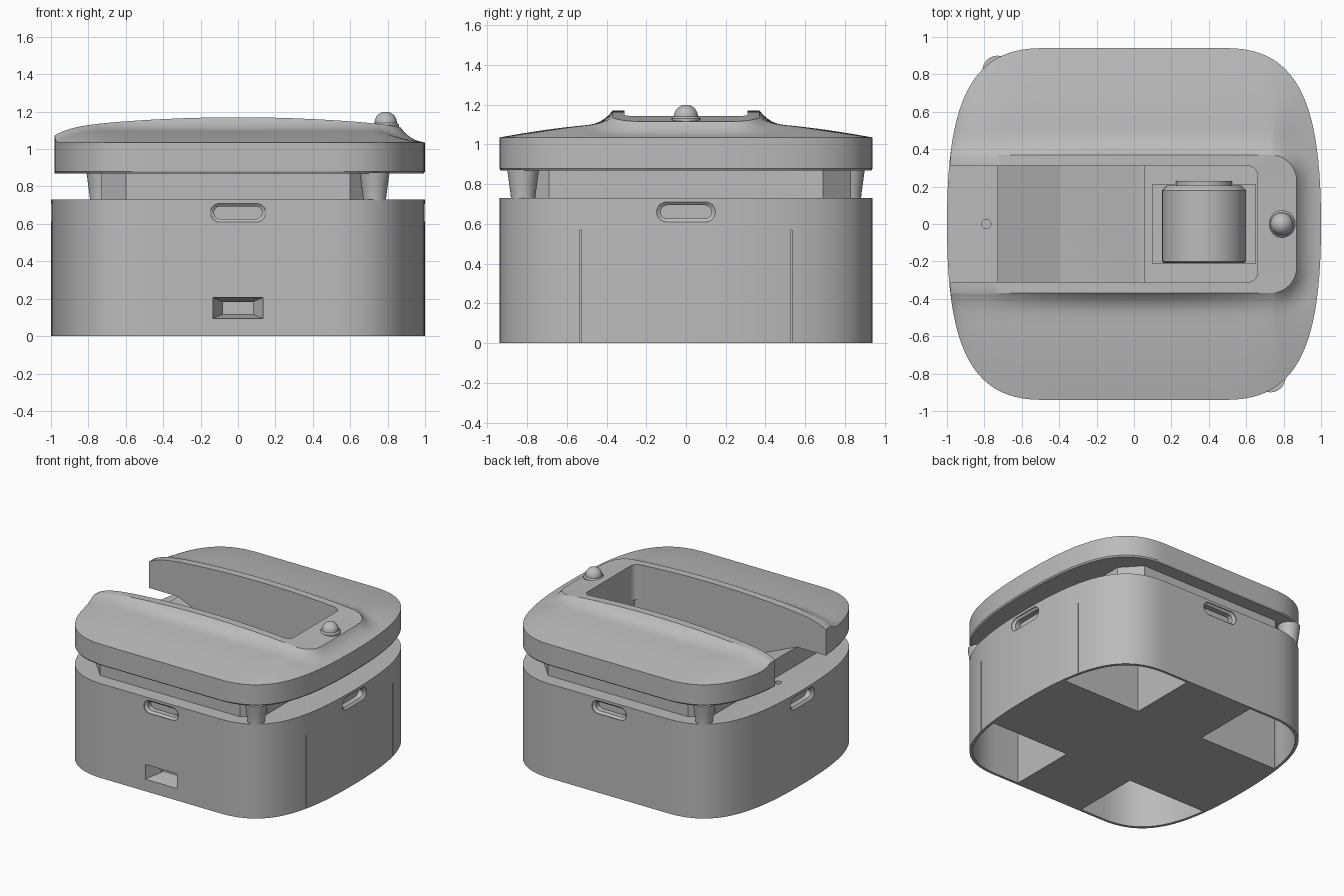
import bpy, bmesh, math
from mathutils import Matrix, Vector

cube = bpy.data.objects.get("Cube")
if cube:
    bpy.data.objects.remove(cube, do_unlink=True)

grey = bpy.data.materials.new("plain_grey")
grey.use_nodes = True
grey.diffuse_color = (0.5, 0.5, 0.5, 1)
grey.node_tree.nodes["Principled BSDF"].inputs["Base Color"].default_value = (0.5, 0.5, 0.5, 1)


def skin(name, rings):
    """Solid through a row of closed rings, capped at both ends."""
    bm = bmesh.new()
    rows = [[bm.verts.new(p) for p in ring] for ring in rings]
    n = len(rows[0])
    for a, b in zip(rows, rows[1:]):
        for i in range(n):
            j = (i + 1) % n
            bm.faces.new((a[i], a[j], b[j], b[i]))
    bm.faces.new(rows[0])
    bm.faces.new(rows[-1])
    bmesh.ops.remove_doubles(bm, verts=bm.verts, dist=1e-5)
    bmesh.ops.recalc_face_normals(bm, faces=bm.faces)
    mesh = bpy.data.meshes.new(name)
    bm.to_mesh(mesh)
    bm.free()
    mesh.materials.append(grey)
    obj = bpy.data.objects.new(name, mesh)
    bpy.context.collection.objects.link(obj)
    return obj


def prism(name, pts, z0, z1):
    return skin(name, [[(x, y, z) for x, y in pts] for z in (z0, z1)])


def box(name, x0, x1, y0, y1, z0, z1):
    return prism(name, [(x0, y0), (x1, y0), (x1, y1), (x0, y1)], z0, z1)


def turned(name, profile, x, y, sides=32):
    """Round part about a vertical axis from (radius, z) pairs."""
    angles = [2 * math.pi * i / sides for i in range(sides)]
    return skin(name, [[(x + r * math.cos(a), y + r * math.sin(a), z) for a in angles]
                       for r, z in profile])


def carve(obj, cutters):
    for c in cutters:
        c.hide_render = True
        mod = obj.modifiers.new("cut", 'BOOLEAN')
        mod.operation = 'DIFFERENCE'
        mod.solver = 'EXACT'
        mod.object = c
    bpy.context.view_layer.update()
    deps = bpy.context.evaluated_depsgraph_get()
    mesh = bpy.data.meshes.new_from_object(obj.evaluated_get(deps))
    obj.modifiers.clear()
    obj.data = mesh
    mesh.materials.clear()
    mesh.materials.append(grey)
    for f in mesh.polygons:
        f.material_index = 0


# Plan outline: straight front and back, bowed sides
def bezier(t):
    ctrl = [Vector(p) for p in ((1, 0), (1, 0.6), (0.9, 0.94), (0.5, 0.94))]
    w = ((1 - t) ** 3, 3 * t * (1 - t) ** 2, 3 * t * t * (1 - t), t ** 3)
    p = sum((c * k for c, k in zip(ctrl, w)), Vector((0, 0)))
    return p.x, p.y


curve = [bezier(i / 24) for i in range(25)]
quarter = curve + [(0.5 - 0.1 * i, 0.94) for i in range(1, 5)]
half = quarter + [(0, 0.94)] + [(-x, y) for x, y in reversed(quarter)]
outline = half + [(x, -y) for x, y in half[-2:0:-1]]

# Lower housing and the neck under the lid
base = prism("base_housing", outline, 0, 0.73)
neck = prism("neck", [(sx * x, sy * y) for sx, sy, pts in (
    (1, 1, ((0.73, 0.69), (0.6, 0.83))), (-1, 1, ((0.6, 0.83), (0.73, 0.69))),
    (-1, -1, ((0.73, 0.69), (0.6, 0.83))), (1, -1, ((0.6, 0.83), (0.73, 0.69))))
    for x, y in pts], 0.72, 0.875)

# Tray with a sloping floor, cut through neck and housing
tray = [(-0.73, 0.87), (0.02, 0.55), (0.06, 0.55), (0.06, 0.45), (0.66, 0.45), (0.66, 1), (-0.73, 1)]
tray_cut = skin("tray_cutter", [[(x, y, z) for x, z in tray] for y in (-0.31, 0.31)])
carve(neck, [tray_cut])

cutters = [tray_cut,
           box("roll_bay_cutter", 0.1, 0.65, -0.21, 0.21, 0.35, 0.6),
           turned("deck_hole_cutter", [(0.025, 0.69), (0.025, 0.8)], -0.79, 0)]

# Open wells under the four corners
well = [(0.29, 0.39)] + [(0.98 * x, 0.98 * y) for x, y in curve if y > 0.4] + [(0.29, 0.92)]
well.insert(1, (0.96, 0.39))
for sx in (-1, 1):
    for sy in (-1, 1):
        cutters.append(prism("well_cutter", [(sx * x, sy * y) for x, y in well], -0.1, 0.55))


# Grip recess on each side
def stadium(w, h):
    arc = [math.pi * (i / 12 - 0.5) for i in range(13)]
    right = [(w - h + h * math.cos(a), h * math.sin(a)) for a in arc]
    return right + [(-u, -v) for u, v in right]


for k in range(4):
    reach = 0.94 if k % 2 == 0 else 1.0
    turn = Matrix.Rotation(k * math.pi / 2, 3, 'Z')
    steps = ((0.03, 0.15, 0.052), (-0.006, 0.148, 0.05), (-0.02, 0.128, 0.034), (-0.06, 0.128, 0.034))
    cutters.append(skin("grip_cutter", [
        [turn @ Vector((u, -reach - out, 0.66 + v)) for u, v in stadium(w, h)]
        for out, w, h in steps]))

# Funnel shaped socket low on the front
cutters.append(skin("socket_cutter", [
    [(sx * w, y, 0.15 + sz * h) for sx, sz in ((-1, -1), (1, -1), (1, 1), (-1, 1))]
    for y, w, h in ((-0.96, 0.135, 0.06), (-0.935, 0.135, 0.056), (-0.84, 0.08, 0.033), (-0.8, 0.08, 0.033))]))

# Service panel seams on one side
for s in (-1, 1):
    cutters.append(box("seam_cutter", 0.936, 1.1, s * 0.53 - 0.003, s * 0.53 + 0.003, -0.1, 0.57))
carve(base, cutters)
for c in cutters:
    bpy.data.objects.remove(c, do_unlink=True)

# Roll lying across the bay
angles = [2 * math.pi * i / 48 for i in range(48)]
roll = skin("roll", [[(0.375 + r * math.cos(a), y, 0.45 + r * math.sin(a)) for a in angles]
                     for y, r in ((-0.208, 0.215), (-0.2, 0.225), (0.18, 0.225), (0.205, 0.2),
                                  (0.206, 0.15), (0.23, 0.15))])

# Two support pegs on opposite corners
pegs = [turned("support_peg", [(0.062, 0.725), (0.062, 0.74), (0.07, 0.80), (0.08, 0.875)], s * 0.73, -s * 0.82)
        for s in (-1, 1)]


# Domed lid with a raised rim around a slot open at one end
def onto(p, xmax, ymax, r):
    q = Vector((min(p.x, xmax - r), max(r - ymax, min(ymax - r, p.y))))
    return q + (p - q).normalized() * r


def rim_height(x):
    return 1.17 - 0.06 * x ** 2 - 0.05 * x ** 12


path = outline[len(half):] + outline[:len(half)]
path = [(-0.98, -0.37)] + [p for p in path if p[0] > 0 or abs(p[1]) > 0.375] + [(-0.98, 0.37)]
spread = [0, 0.015, 0.04, 0.07, 0.11, 0.16, 0.22, 0.3, 0.4, 0.5, 0.6, 0.7, 0.8, 0.9, 1]
sections = []
for p in path:
    outer = Vector(p)
    rim = onto(outer, 0.87, 0.37, 0.14)
    slot = onto(rim, 0.66, 0.31, 0.05)
    span = (outer - rim).length
    ring = [(*slot, 0.87), (*slot, rim_height(slot.x))]
    for s in spread:
        q = rim.lerp(outer, s)
        low = 1.035 + 0.07 * min(1, span / 0.5) * (1 - s ** 1.5)
        blend = max(0, 1 - s * span / 0.13) ** 2.5
        ring.append((*q, low + (rim_height(q.x) - low) * blend))
    ring += [(*outer, 0.88), (*(outer * 0.993), 0.87)]
    sections.append(ring)
lid = skin("lid", sections)

# Round button on the rim
button = turned("button", [(0.072, 1.08), (0.072, 1.13), (0.062, 1.14)] +
                [(0.06 * math.cos(a), 1.14 + 0.06 * math.sin(a))
                 for a in (math.pi / 2 * i / 10 for i in range(10))], 0.79, 0)

# Smooth curves, keep hard edges
bpy.ops.object.select_all(action='DESELECT')
parts = [base, neck, roll, lid, button] + pegs
for o in parts:
    o.select_set(True)
bpy.context.view_layer.objects.active = base
bpy.ops.object.shade_smooth_by_angle(angle=math.radians(30))
